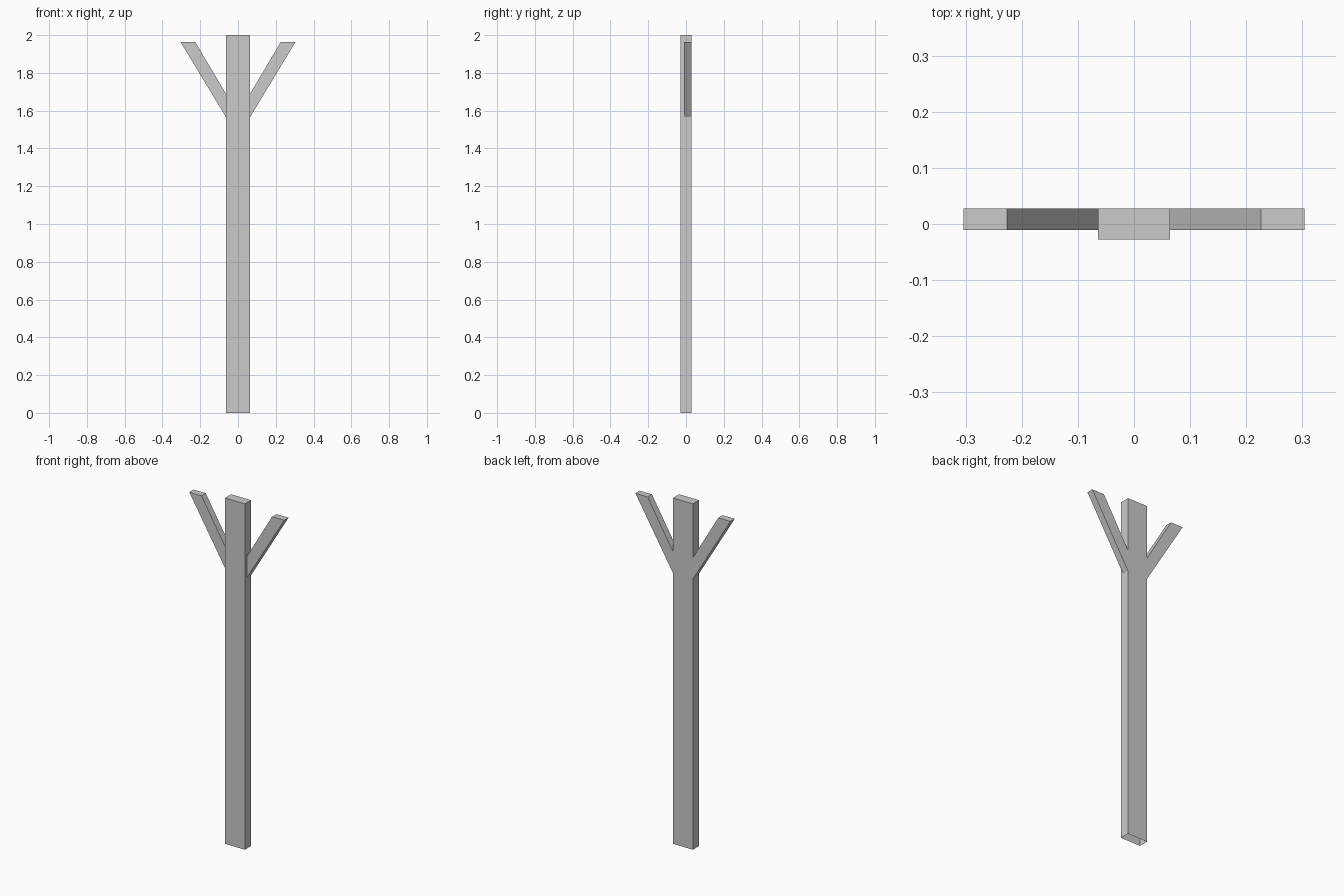
import bpy, bmesh

if "Cube" in bpy.data.objects:
    bpy.data.objects.remove(bpy.data.objects["Cube"])

def prism(name, outline, y0, y1):
    """Extrude an x-z outline from y0 to y1."""
    bm = bmesh.new()
    face = bm.faces.new([bm.verts.new((x, y0, z)) for x, z in outline])
    out = bmesh.ops.extrude_face_region(bm, geom=[face], use_keep_orig=True)
    verts = [g for g in out["geom"] if isinstance(g, bmesh.types.BMVert)]
    bmesh.ops.translate(bm, verts=verts, vec=(0, y1 - y0, 0))
    bmesh.ops.recalc_face_normals(bm, faces=bm.faces)
    mesh = bpy.data.meshes.new(name)
    bm.to_mesh(mesh)
    bm.free()
    obj = bpy.data.objects.new(name, mesh)
    bpy.context.collection.objects.link(obj)
    return obj

# Upright post
W, D = 0.064, 0.028
post = prism("forked_post", [(-W, 0), (W, 0), (W, 2), (-W, 2)], -D, D)

# V-shaped pair of arms, flush with the back of the post
arm = [(0.304, 1.963), (0.226, 1.963)]
v_outline = [(0, 1.46)] + arm + [(0, 1.582)] + [(-x, z) for x, z in reversed(arm)]
arms = prism("side_arms", v_outline, -0.011, D)
arms.hide_render = True

# Fuse arms and post into one body
mod = post.modifiers.new("join_arms", 'BOOLEAN')
mod.operation = 'UNION'
mod.solver = 'EXACT'
mod.object = arms
bpy.context.view_layer.objects.active = post
bpy.ops.object.modifier_apply(modifier=mod.name)
bpy.data.objects.remove(arms)

# Open underside
bm = bmesh.new()
bm.from_mesh(post.data)
bottom = [f for f in bm.faces if all(v.co.z < 0.001 for v in f.verts)]
bmesh.ops.delete(bm, geom=bottom, context='FACES')
bm.to_mesh(post.data)
bm.free()
